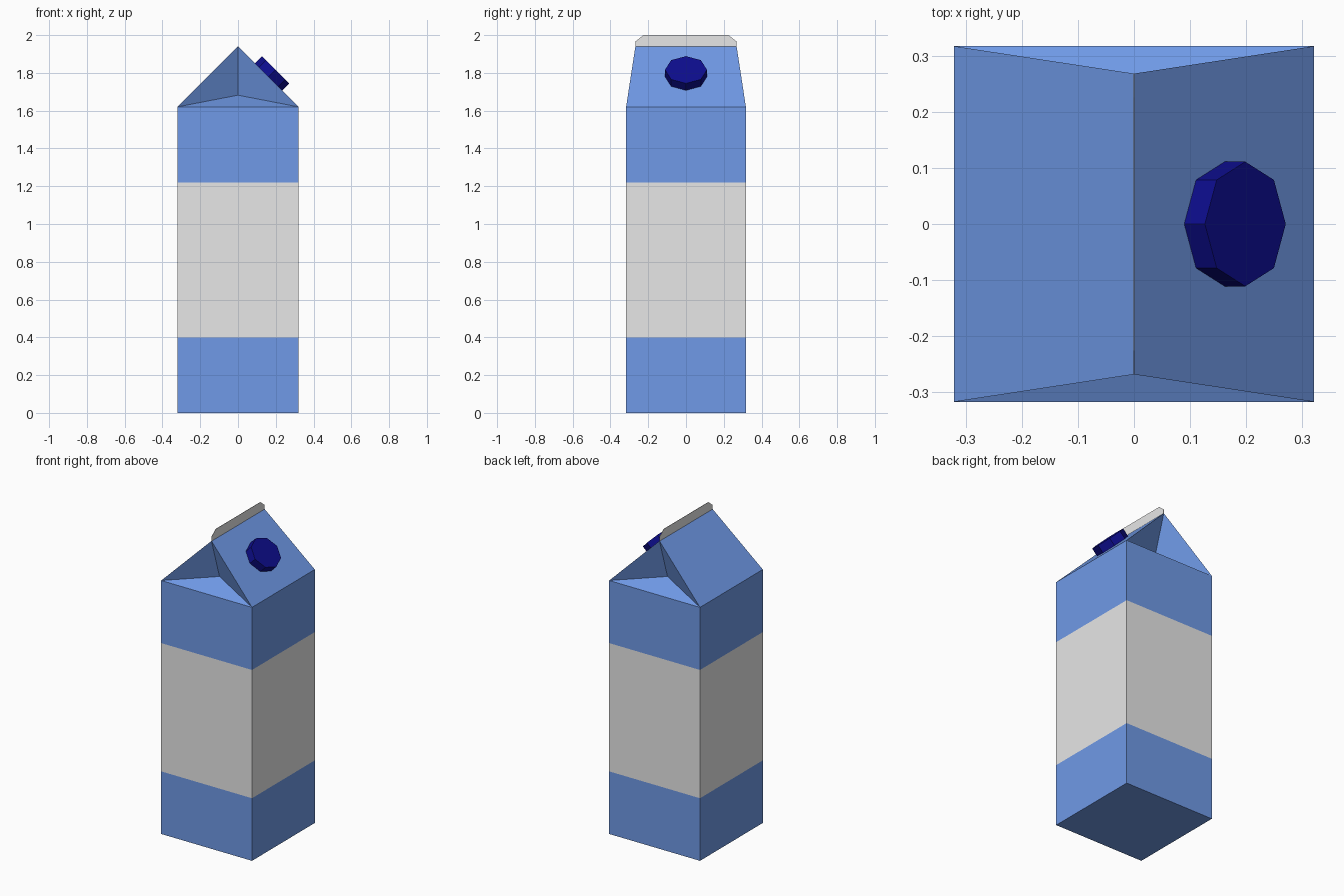
import bpy, bmesh
from math import pi
from mathutils import Matrix, Vector

cube = bpy.data.objects.get("Cube")
if cube:
    bpy.data.objects.remove(cube, do_unlink=True)


def material(name, color):
    mat = bpy.data.materials.new(name)
    mat.use_nodes = True
    mat.diffuse_color = (*color, 1)
    mat.node_tree.nodes["Principled BSDF"].inputs["Base Color"].default_value = (*color, 1)
    return mat


def finish(bm, name, *mats):
    bmesh.ops.recalc_face_normals(bm, faces=bm.faces[:])
    mesh = bpy.data.meshes.new(name)
    bm.to_mesh(mesh)
    bm.free()
    for mat in mats:
        mesh.materials.append(mat)
    obj = bpy.data.objects.new(name, mesh)
    bpy.context.collection.objects.link(obj)
    return obj


blue = material("carton blue", (0.165, 0.33, 0.82))
white = material("label white", (0.8, 0.8, 0.8))
navy = material("cap navy", (0.004, 0.004, 0.27))

HALF_X, HALF_Y = 0.321, 0.317
LEVELS = (0, 0.4, 1.22, 1.62)
RIDGE_Z, RIDGE_Y = 1.94, 0.268

# Carton body: stacked square rings with a white middle band
bm = bmesh.new()
corners = [(-1, -1), (1, -1), (1, 1), (-1, 1)]
rings = [[bm.verts.new((x * HALF_X, y * HALF_Y, z)) for x, y in corners] for z in LEVELS]
bm.faces.new(rings[0])
for level, (low, high) in enumerate(zip(rings, rings[1:])):
    for i in range(4):
        j = (i + 1) % 4
        face = bm.faces.new((low[i], low[j], high[j], high[i]))
        face.material_index = 1 if level == 1 else 0

# Gable roof: two slopes and an inward fold at each end
fl, fr, br, bl = rings[-1]
front, back = [bm.verts.new((0, s * RIDGE_Y, RIDGE_Z)) for s in (-1, 1)]
bm.faces.new((fr, br, back, front))
bm.faces.new((bl, fl, front, back))
for a, b, ridge, side in ((fl, fr, front, -1), (br, bl, back, 1)):
    fold = bm.verts.new((0, side * 0.187, 1.682))
    bm.faces.new((a, b, fold))
    bm.faces.new((b, ridge, fold))
    bm.faces.new((ridge, a, fold))
finish(bm, "carton_body", blue, white)

# Sealed top fin: thin plate with clipped upper corners
bm = bmesh.new()
half = [(RIDGE_Y, RIDGE_Z - 0.001), (RIDGE_Y, 1.966), (0.225, 2.0)]
outline = half + [(-y, z) for y, z in reversed(half)]
face = bm.faces.new([bm.verts.new((-0.001, y, z)) for y, z in outline])
new = bmesh.ops.extrude_face_region(bm, geom=[face])["geom"]
bmesh.ops.translate(bm, vec=(0.002, 0, 0),
                    verts=[g for g in new if isinstance(g, bmesh.types.BMVert)])
finish(bm, "top_seal_fin", white)

# Octagonal screw cap seated on the left slope
bm = bmesh.new()
bmesh.ops.create_cone(bm, cap_ends=True, segments=8, radius1=1, radius2=1, depth=1)
for v in bm.verts:
    # snap the ring so that a corner points along each axis
    v.co = Vector((v.co.x * 0.102, v.co.y * 0.111, v.co.z * 0.052))
cap = finish(bm, "screw_cap", navy)
cap.matrix_world = Matrix.Translation((0.18, 0, 1.798)) @ Matrix.Rotation(pi / 4, 4, "Y")
